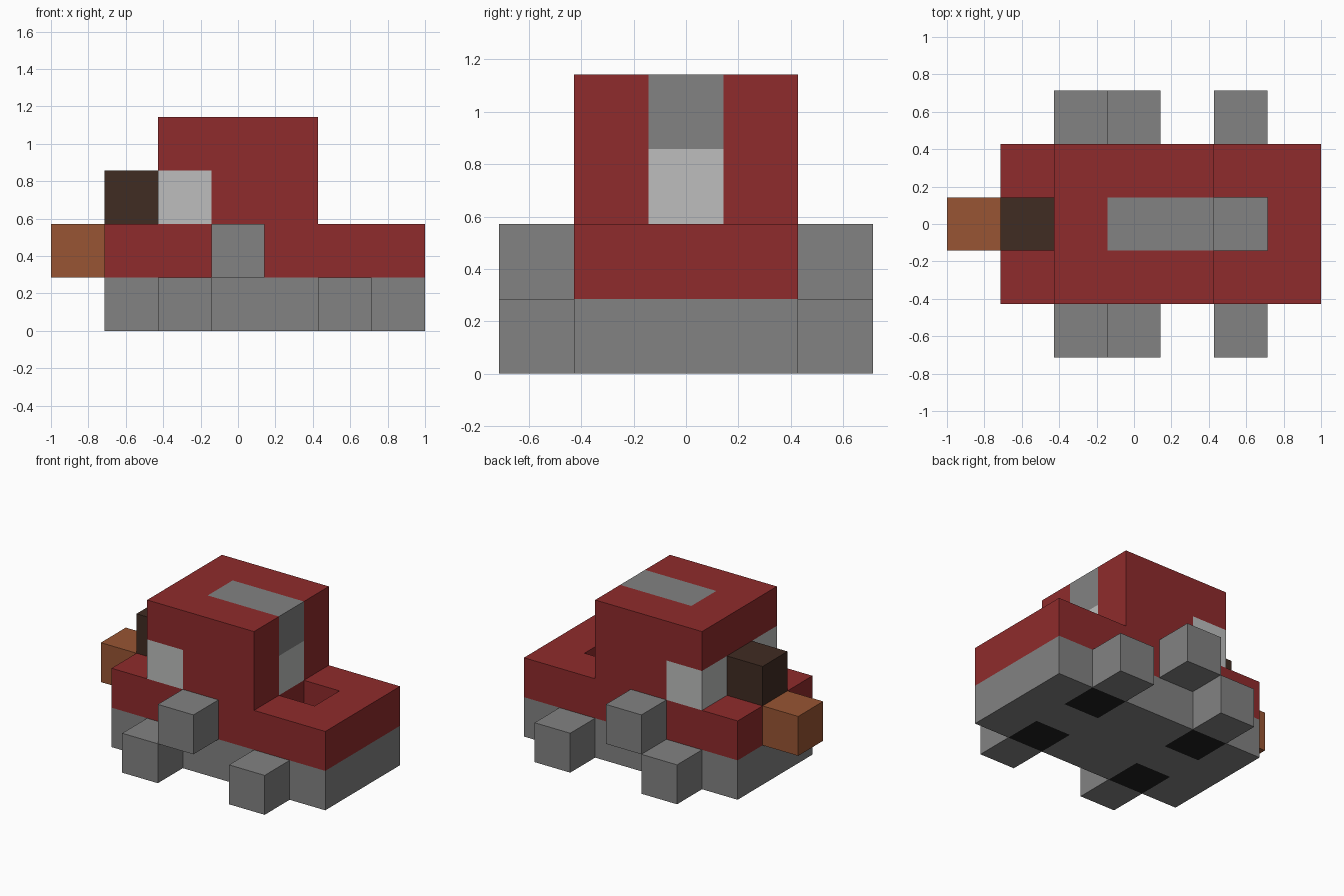
import bpy
import bmesh
from mathutils import Vector

cube = bpy.data.objects.get("Cube")
if cube:
    bpy.data.objects.remove(cube, do_unlink=True)

U = 2 / 7                                  # size of one block
ORIGIN = Vector((-3.5, -2.5, 0))           # corner of the block grid


def material(name, r, g, b):
    mat = bpy.data.materials.new(name)
    mat.use_nodes = True
    mat.diffuse_color = (r, g, b, 1)
    mat.node_tree.nodes["Principled BSDF"].inputs["Base Color"].default_value = (r, g, b, 1)
    return mat


red = material("dark red", 0.275, 0.024, 0.025)
grey = material("mid grey", 0.223, 0.223, 0.223)
pale = material("pale grey", 0.508, 0.515, 0.51)
brown = material("copper brown", 0.314, 0.091, 0.033)
dark = material("dark brown", 0.051, 0.025, 0.016)
black = material("black", 0.015, 0.015, 0.015)


def block(xs, ys, zs):
    """Set of grid cells filling the given x, y and z indices."""
    return {(x, y, z) for x in xs for y in ys for z in zs}


# Cells of every part; a later part replaces the cells of an earlier one
parts = [
    ("chassis", grey, block(range(1, 7), range(1, 4), [0])),
    ("hull", red, block(range(1, 7), range(1, 4), [1])),
    ("cabin", red, block(range(2, 5), range(1, 4), [2, 3])),
    ("wheel_wells", black, block([2, 5], [1, 3], [0])),
    ("feet", grey, block([2, 5], [0, 4], [0])),
    ("side_blocks", grey, block([3], [0, 4], [1])),
    ("side_windows", pale, block([2], [1, 2, 3], [2])),
    ("end_window", pale, block([4], [2], [2])),
    ("roof_stripe", grey, block([3, 4], [2], [3])),
    ("hood_block", dark, block([1], [2], [2])),
    ("nose_block", brown, block([0], [2], [1])),
]
owner = {cell: name for name, _, cells in parts for cell in cells}
del owner[(5, 2, 1)]                       # open pit in the rear deck


def build(name, mat):
    """Mesh the exposed faces of all cells that belong to one part."""
    bm = bmesh.new()
    for cell in sorted(c for c in owner if owner[c] == name):
        centre = Vector(cell) + ORIGIN + Vector((0.5, 0.5, 0.5))
        for axis in range(3):
            for sign in (-1, 1):
                n = Vector((0, 0, 0))
                n[axis] = sign
                if tuple(int(c + d) for c, d in zip(cell, n)) in owner:
                    continue
                a = Vector((0, 0, 0))
                a[(axis + 1) % 3] = 1
                b = n.cross(a)
                corners = (-a - b, a - b, a + b, b - a)
                bm.faces.new([bm.verts.new((centre + (n + k) / 2) * U) for k in corners])
    bmesh.ops.remove_doubles(bm, verts=bm.verts, dist=0.001)
    mesh = bpy.data.meshes.new(name)
    bm.to_mesh(mesh)
    bm.free()
    mesh.materials.append(mat)
    bpy.context.collection.objects.link(bpy.data.objects.new(name, mesh))


for part_name, part_mat, _ in parts:
    build(part_name, part_mat)
